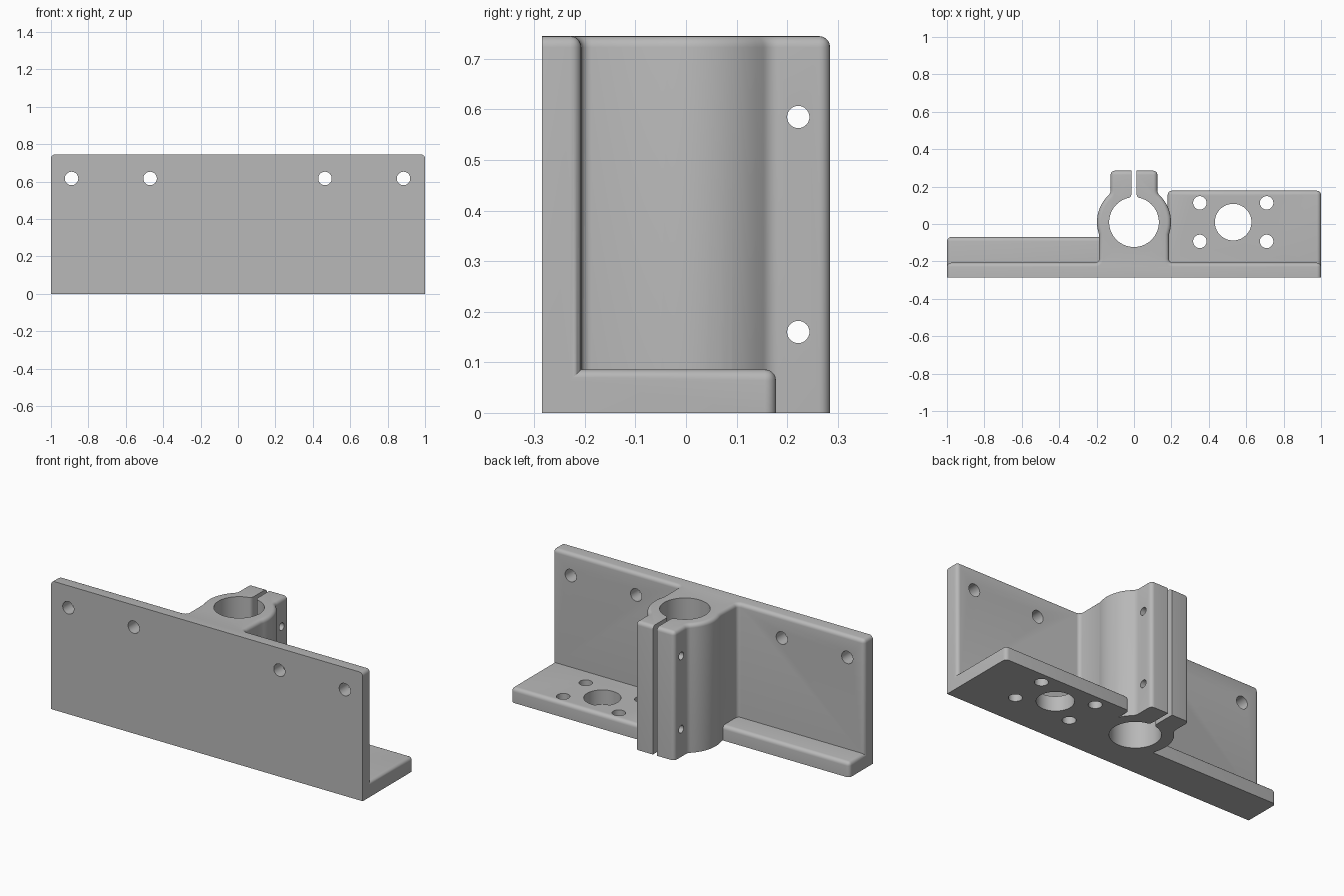
import bpy, bmesh
from math import pi, sin, cos, radians, sqrt, atan2, degrees, hypot
from mathutils import Matrix, Vector

old = bpy.data.objects.get("Cube")
if old:
    bpy.data.objects.remove(old, do_unlink=True)

FRONT, WALL, BACK, TOP = -0.285, -0.207, 0.285, 0.745
CY, R_OUT, R_BORE = 0.01, 0.198, 0.133     # clamp tube
WEB, EAR, SLOT = 0.187, 0.125, 0.013       # half widths
ROUND = 0.022

grey = bpy.data.materials.new("plain grey")
grey.use_nodes = True
colour = (0.48, 0.48, 0.48, 1)
grey.diffuse_color = colour
grey.node_tree.nodes["Principled BSDF"].inputs["Base Color"].default_value = colour


def make_object(name, bm):
    bmesh.ops.recalc_face_normals(bm, faces=bm.faces[:])
    mesh = bpy.data.meshes.new(name)
    bm.to_mesh(mesh)
    bm.free()
    mesh.materials.append(grey)
    obj = bpy.data.objects.new(name, mesh)
    bpy.context.collection.objects.link(obj)
    return obj


def arc(cx, cy, r, a, b, n):
    angles = [radians(a + (b - a) * i / n) for i in range(n + 1)]
    return [(cx + r * cos(t), cy + r * sin(t)) for t in angles]


def prism(name, points, height, keep_edge):
    """Extrude a plan outline and round the edges chosen by keep_edge."""
    bm = bmesh.new()
    face = bm.faces.new([bm.verts.new((x, y, 0)) for x, y in points])
    ext = bmesh.ops.extrude_face_region(bm, geom=[face])
    bmesh.ops.translate(bm, vec=(0, 0, height),
                        verts=[g for g in ext["geom"] if isinstance(g, bmesh.types.BMVert)])
    bmesh.ops.recalc_face_normals(bm, faces=bm.faces[:])
    edges = [e for e in bm.edges if keep_edge(e, height)]
    bmesh.ops.bevel(bm, geom=edges, offset=ROUND, segments=5, profile=0.5,
                    affect='EDGES', clamp_overlap=False)
    return make_object(name, bm)


def is_inner(v):
    """Points on the bore or the clamp slot."""
    return hypot(v.co.x, v.co.y - CY) < R_BORE + 0.001 or (abs(v.co.x) < SLOT + 0.001 and v.co.y > 0)


def body_edges(e, h):
    a, b = e.verts
    if all(v.co.y < FRONT + 0.001 for v in e.verts) or all(is_inner(v) for v in e.verts):
        # only the mouth of the bore is rounded on the inside
        return abs(a.co.z - b.co.z) > 0.1 and abs(abs(a.co.x) - SLOT) < 0.001 and a.co.y < 0.2
    if abs(a.co.z - b.co.z) > 0.1:
        return e.calc_face_angle(0) > 1
    return a.co.z > h - 0.001


def plate_edges(e, h):
    a, b = e.verts
    if all(v.co.y < WALL for v in e.verts):
        return False
    return abs(a.co.z - b.co.z) > 0.05 and a.co.y > WALL or min(a.co.z, b.co.z) > h - 0.001


# Wall, web, clamp tube and ears share one plan outline
f = 0.04
fx = EAR + f
fy = sqrt((R_OUT + f) ** 2 - fx ** 2)
meet = degrees(atan2(fy, fx))
web_angle = -degrees(atan2(sqrt(R_OUT ** 2 - WEB ** 2), WEB))
mouth = degrees(atan2(sqrt(R_BORE ** 2 - SLOT ** 2), SLOT))
half = [(1, FRONT), (1, WALL)]
half += arc(WEB + 0.02, WALL + 0.02, 0.02, 270, 180, 5)
half += arc(0, CY, R_OUT, web_angle, meet, 12)
half += arc(fx, CY + fy, f, 180 + meet, 180, 6)[1:]
half += [(EAR, BACK), (SLOT, BACK)]
half += arc(0, CY, R_BORE, mouth, -90, 28)
outline = half + [(-x, y) for x, y in reversed(half[:-1])]
body = prism("bracket_body", outline, TOP, body_edges)


def rect(x0, x1, y0, y1):
    return [(x0, y0), (x1, y0), (x1, y1), (x0, y1)]


# Base: wide mounting plate on one side, narrow ledge on the other
plate = prism("mounting_plate", rect(0.18, 1, -0.255, 0.178), 0.086, plate_edges)
ledge = prism("narrow_ledge", rect(-1, -0.165, -0.255, -0.07), 0.086, plate_edges)


# Hole cutters
def hole_cutter(name, holes):
    bm = bmesh.new()
    for centre, axis, r, length in holes:
        turn = Vector(axis).to_track_quat('Z', 'Y').to_matrix().to_4x4()
        bmesh.ops.create_cone(bm, cap_ends=True, segments=40, radius1=r, radius2=r,
                              depth=length, matrix=Matrix.Translation(centre) @ turn)
    obj = make_object(name, bm)
    obj.hide_render = True
    return obj


holes = [((x, -0.245, 0.617), (0, 1, 0), 0.036, 0.2) for x in (-0.89, -0.47, 0.465, 0.885)]
holes += [((0, 0.222, z), (1, 0, 0), 0.022, 0.4) for z in (0.16, 0.585)]
holes += [((0.53, CY, 0.04), (0, 0, 1), 0.098, 0.3)]
holes += [((x, y, 0.04), (0, 0, 1), 0.036, 0.3) for x in (0.352, 0.709) for y in (-0.093, 0.113)]
cutter = hole_cutter("hole_cutter", holes)

# Join the parts and drill the holes
bpy.ops.object.select_all(action='DESELECT')
bpy.context.view_layer.objects.active = body
body.select_set(True)
for tool, operation in ((plate, 'UNION'), (ledge, 'UNION'), (cutter, 'DIFFERENCE')):
    mod = body.modifiers.new(tool.name, 'BOOLEAN')
    mod.object, mod.operation, mod.solver = tool, operation, 'EXACT'
    bpy.ops.object.modifier_apply(modifier=mod.name)
    bpy.data.objects.remove(tool, do_unlink=True)

bpy.ops.object.shade_smooth_by_angle(angle=radians(32))
